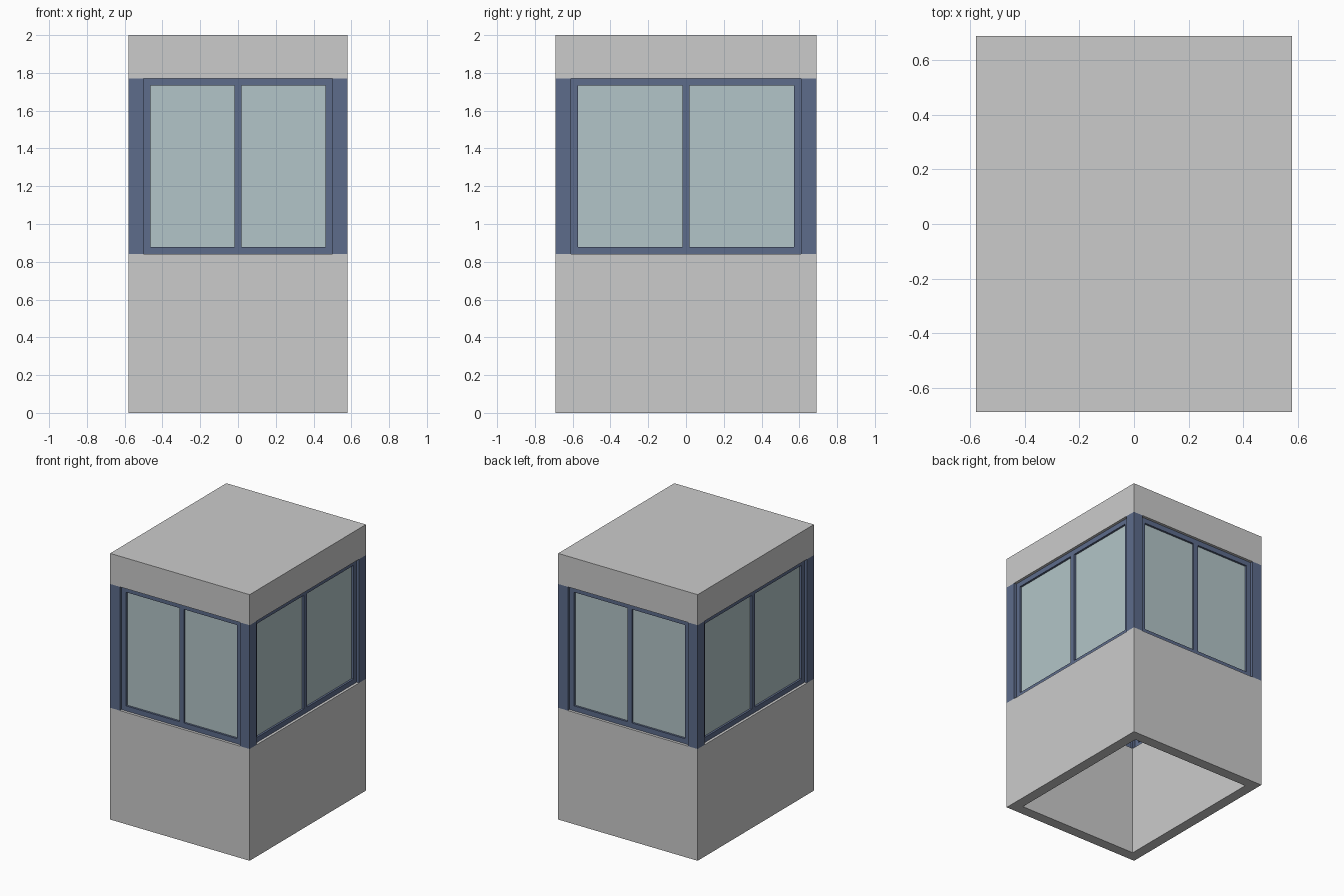
import bpy, bmesh, math
from mathutils import Matrix

if "Cube" in bpy.data.objects:
    bpy.data.objects.remove(bpy.data.objects["Cube"])

HX, HY = 0.58, 0.69            # half plan size
SILL, HEAD, TOP = 0.84, 1.77, 2.0
T = 0.08                       # wall and post thickness
F, M = 0.038, 0.019            # frame bar width, half mullion width
DEPTH = 0.04                   # window frame depth


def material(name, rgb):
    m = bpy.data.materials.new(name)
    m.diffuse_color = (*rgb, 1)
    m.use_nodes = True
    m.node_tree.nodes["Principled BSDF"].inputs["Base Color"].default_value = m.diffuse_color
    return m


BLUE = material("blue_frame", (0.11, 0.15, 0.26))
GLASS = material("pale_glass", (0.45, 0.56, 0.58))


def add_object(name, bm, mat=None):
    mesh = bpy.data.meshes.new(name)
    bm.to_mesh(mesh)
    bm.free()
    ob = bpy.data.objects.new(name, mesh)
    bpy.context.collection.objects.link(ob)
    if mat:
        mesh.materials.append(mat)
    return ob


def box_mesh(x0, x1, y0, y1, z0, z1):
    bm = bmesh.new()
    m = Matrix.Translation(((x0 + x1) / 2, (y0 + y1) / 2, (z0 + z1) / 2))
    m = m @ Matrix.Diagonal((x1 - x0, y1 - y0, z1 - z0, 1))
    bmesh.ops.create_cube(bm, size=1, matrix=m)
    return bm


def shell(name, z0, z1, closed_top):
    """Box open below (and optionally above), thickened inwards."""
    bm = box_mesh(-HX, HX, -HY, HY, z0, z1)
    bm.normal_update()
    gone = [f for f in bm.faces
            if f.normal.z < -0.5 or (f.normal.z > 0.5 and not closed_top)]
    bmesh.ops.delete(bm, geom=gone, context='FACES')
    ob = add_object(name, bm)
    s = ob.modifiers.new("thickness", 'SOLIDIFY')
    s.thickness, s.offset, s.use_even_offset = T, -1, True


def window(name, half, dist, angle):
    """Two-light frame with panes, built facing -y then turned into place."""
    turn = Matrix.Rotation(angle, 4, 'Z')
    xs = [-half, -half + F, -M, M, half - F, half]
    zs = [SILL, SILL + F, HEAD - F, HEAD]
    yf = -dist + T / 2 - DEPTH / 2
    bm = bmesh.new()
    v = [[bm.verts.new((x, yf, z)) for z in zs] for x in xs]
    for i in range(5):
        for j in range(3):
            if j == 1 and i in (1, 3):
                continue       # pane opening
            bm.faces.new((v[i][j], v[i + 1][j], v[i + 1][j + 1], v[i][j + 1]))
    frame = add_object(name + "_frame", bm, BLUE)
    frame.matrix_world = turn
    s = frame.modifiers.new("depth", 'SOLIDIFY')
    s.thickness, s.offset = DEPTH, -1
    # panes, centred in the frame depth
    yc = -dist + T / 2
    for side, a, b in (("left", xs[1], xs[2]), ("right", xs[3], xs[4])):
        pane = box_mesh(a, b, yc - 0.005, yc + 0.005, zs[1], zs[2])
        add_object(f"{name}_{side}_pane", pane, GLASS).matrix_world = turn


# hollow base wall and roof cap
shell("base_wall", 0, SILL, False)
shell("roof_cap", HEAD, TOP, True)

# corner posts
for sx in (-1, 1):
    for sy in (-1, 1):
        cx, cy = sx * (HX - T / 2), sy * (HY - T / 2)
        post = box_mesh(cx - T / 2, cx + T / 2, cy - T / 2, cy + T / 2, SILL, HEAD)
        add_object("corner_post", post, BLUE)

# windows on all four sides
for k, name in enumerate(("front", "right", "back", "left")):
    half, dist = (HX - T, HY) if k % 2 == 0 else (HY - T, HX)
    window(name + "_window", half, dist, k * math.pi / 2)
